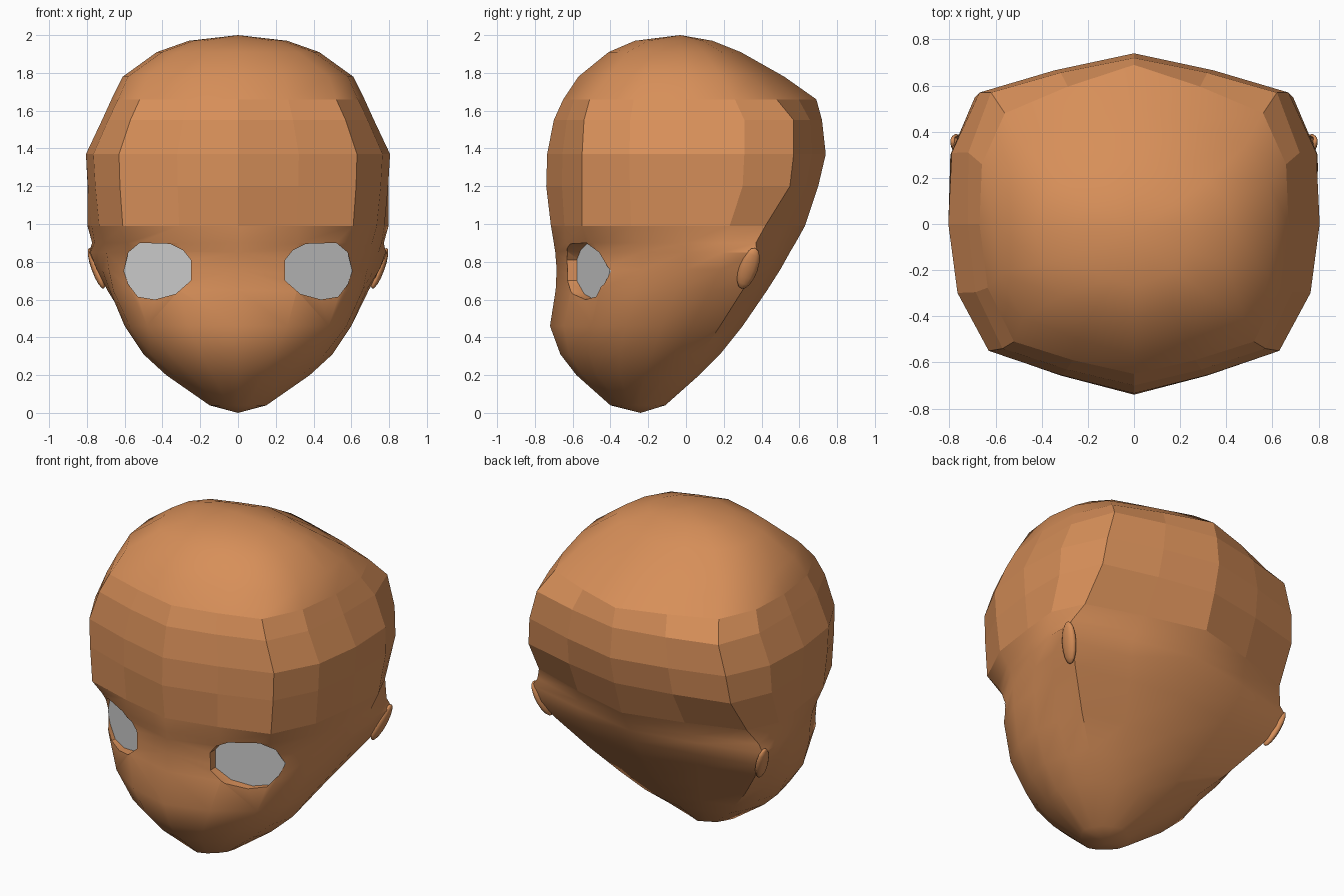
import bpy, bmesh, math
from mathutils import Vector, Matrix

if "Cube" in bpy.data.objects:
    bpy.data.objects.remove(bpy.data.objects["Cube"])

skin = bpy.data.materials.new("skin")
skin.diffuse_color = (0.68, 0.275, 0.10, 1)
skin.use_nodes = True
skin.node_tree.nodes["Principled BSDF"].inputs["Base Color"].default_value = skin.diffuse_color


def make_object(name, bm, mat=None):
    bmesh.ops.recalc_face_normals(bm, faces=bm.faces)
    me = bpy.data.meshes.new(name)
    bm.to_mesh(me)
    bm.free()
    ob = bpy.data.objects.new(name, me)
    bpy.context.collection.objects.link(ob)
    if mat:
        me.materials.append(mat)
    return ob


def smooth(ob, deg):
    bpy.ops.object.select_all(action='DESELECT')
    ob.select_set(True)
    bpy.context.view_layer.objects.active = ob
    bpy.ops.object.shade_smooth_by_angle(angle=math.radians(deg))


# head sections: z, front y, front corner x y, side x y, back corner x y, back y
RINGS = [
    (0.04, -0.40, 0.10, -0.34, 0.15, -0.25, 0.10, -0.16, -0.11),
    (0.20, -0.58, 0.25, -0.47, 0.38, -0.22, 0.28, 0.00, 0.07),
    (0.31, -0.665, 0.36, -0.51, 0.50, -0.18, 0.39, 0.08, 0.18),
    (0.46, -0.72, 0.48, -0.50, 0.60, -0.13, 0.53, 0.18, 0.30),
    (0.65, -0.69, 0.57, -0.45, 0.68, -0.05, 0.68, 0.30, 0.43),
    (0.76, -0.685, 0.58, -0.45, 0.72, 0.00, 0.75, 0.36, 0.50),
    (0.85, -0.692, 0.58, -0.46, 0.745, 0.00, 0.79, 0.375, 0.55),
    (0.90, -0.70, 0.585, -0.49, 0.76, 0.00, 0.755, 0.37, 0.58),
    (0.99, -0.715, 0.61, -0.55, 0.775, 0.00, 0.71, 0.42, 0.63),
    (1.20, -0.74, 0.625, -0.55, 0.795, 0.00, 0.69, 0.55, 0.70),
    (1.37, -0.735, 0.63, -0.55, 0.805, 0.00, 0.67, 0.57, 0.74),
    (1.55, -0.70, 0.57, -0.54, 0.72, 0.00, 0.62, 0.57, 0.72),
    (1.66, -0.65, 0.52, -0.51, 0.67, 0.00, 0.56, 0.48, 0.69),
    (1.78, -0.57, 0.48, -0.41, 0.61, 0.00, 0.48, 0.34, 0.52),
    (1.91, -0.41, 0.32, -0.31, 0.43, -0.02, 0.32, 0.19, 0.29),
    (1.97, -0.27, 0.18, -0.20, 0.26, -0.03, 0.18, 0.09, 0.14),
]


def section(r):
    z, yf, ax, ay, wx, wy, bx, by, yb = r
    c = [(0, yf), (ax, ay), (wx, wy), (bx, by), (0, yb),
         (-bx, by), (-wx, wy), (-ax, ay)]
    c = [Vector((x, y, z)) for x, y in c]
    out = []
    for i in range(8):
        p0, p1, p2, p3 = (c[(i + k) % 8] for k in (-1, 0, 1, 2))
        mid = (9 * (p1 + p2) - p0 - p3) / 16
        # nape, forehead and cheeks stay flatter than the rest
        if i in (3, 4) or (i in (0, 7) and z > 0.95) or (i in (2, 5) and z < 0.95):
            mid = mid.lerp((p1 + p2) / 2, 0.75)
        out += [p1, mid]
    return out


# head: loft of the sections, closed at chin and crown
bm = bmesh.new()
loops = [[bm.verts.new(p) for p in section(r)] for r in RINGS]
chin = bm.verts.new((0, -0.24, 0))
crown = bm.verts.new((0, -0.03, 2))
n = len(loops[0])
for i in range(n):
    j = (i + 1) % n
    for lo, hi in zip(loops, loops[1:]):
        bm.faces.new((lo[i], lo[j], hi[j], hi[i]))
    bm.faces.new((chin, loops[0][j], loops[0][i]))
    bm.faces.new((crown, loops[-1][i], loops[-1][j]))
head = make_object("head", bm, skin)

# eye opening outline, x z
EYE = [(0.25, 0.70), (0.25, 0.81), (0.29, 0.86), (0.36, 0.895), (0.52, 0.90),
       (0.58, 0.85), (0.605, 0.75), (0.58, 0.68), (0.53, 0.615), (0.44, 0.60),
       (0.33, 0.63)]


def eye_prism(name, side, front, thick, mat=None):
    # back plane slants outward around the face
    bm = bmesh.new()
    a, b = [], []
    for x, z in EYE:
        y = -0.49 + 0.49 * (x - 0.43)
        a.append(bm.verts.new((side * x, y if front is None else front, z)))
        b.append(bm.verts.new((side * x, y + thick, z)))
    bm.faces.new(a)
    bm.faces.new(b)
    for i in range(len(EYE)):
        j = (i + 1) % len(EYE)
        bm.faces.new((a[i], a[j], b[j], b[i]))
    return make_object(name, bm, mat)


# eye sockets and grey eye plates
bpy.context.view_layer.objects.active = head
for side, label in ((1, "right"), (-1, "left")):
    cutter = eye_prism("socket_cutter", side, -1.0, 0.012, skin)
    cutter.hide_render = True
    mod = head.modifiers.new("socket", 'BOOLEAN')
    mod.operation = 'DIFFERENCE'
    mod.solver = 'EXACT'
    mod.object = cutter
    bpy.ops.object.modifier_apply(modifier=mod.name)
    bpy.data.objects.remove(cutter)
    eye_prism(label + "_eye", side, None, 0.02)
smooth(head, 38)

# faceted band around the hair, smooth face and crown
for p in head.data.polygons:
    if 0.99 < p.center.z < 1.66:
        p.use_smooth = False

# ears: slim lobes at the back of the cheeks, leaning outward
for side, label in ((1, "right"), (-1, "left")):
    bm = bmesh.new()
    bmesh.ops.create_uvsphere(bm, u_segments=12, v_segments=8, radius=1)
    m = (Matrix.Translation((side * 0.75, 0.33, 0.765))
         @ Matrix.Rotation(side * math.radians(20), 4, 'Y')
         @ Matrix.Rotation(math.radians(-18), 4, 'X')
         @ Matrix.Diagonal((0.026, 0.05, 0.12, 1)))
    bmesh.ops.transform(bm, matrix=m, verts=bm.verts)
    smooth(make_object(label + "_ear", bm, skin), 60)
